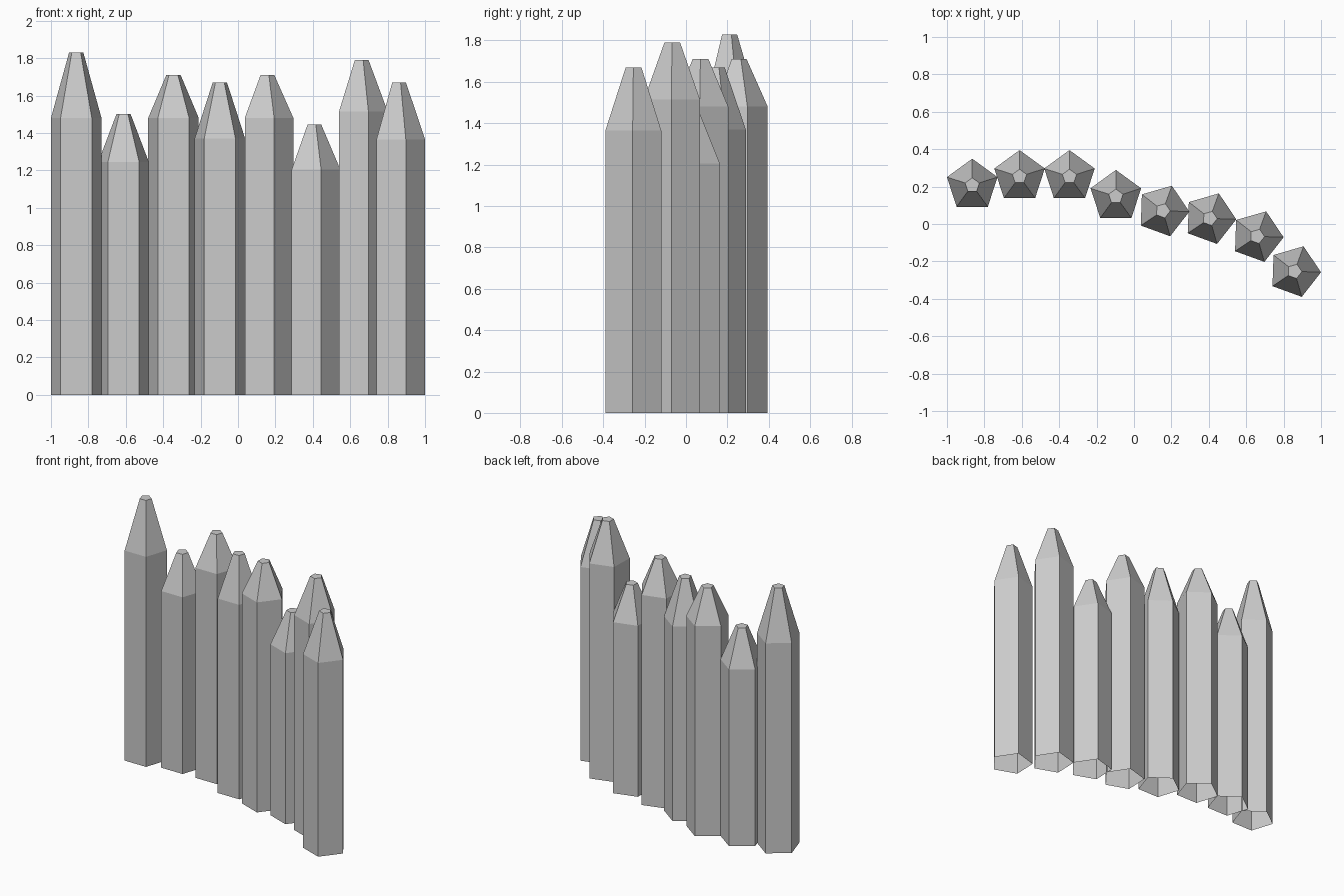
import bpy, bmesh
from math import radians, cos, sin

cube = bpy.data.objects.get("Cube")
if cube:
    bpy.data.objects.remove(cube, do_unlink=True)

SIDES = 5
RADIUS, TIP_RADIUS = 0.142, 0.04

# One plain grey for the whole fence
GREY = (0.6, 0.6, 0.6, 1.0)
grey = bpy.data.materials.new("stake grey")
grey.use_nodes = True
grey.diffuse_color = GREY
grey.node_tree.nodes["Principled BSDF"].inputs["Base Color"].default_value = GREY


def stake(name, x, y, shoulder, top, turn):
    """Five-sided post, open underneath, tapering to a small flat tip."""
    bm = bmesh.new()
    rings = []
    for radius, z in ((RADIUS, 0), (RADIUS, shoulder), (TIP_RADIUS, top)):
        angles = [radians(turn + i * 360 / SIDES) for i in range(SIDES)]
        rings.append([bm.verts.new((radius * cos(a), radius * sin(a), z))
                      for a in angles])
    for low, high in zip(rings, rings[1:]):
        for i in range(SIDES):
            j = (i + 1) % SIDES
            bm.faces.new((low[i], low[j], high[j], high[i]))
    bm.faces.new(rings[-1])
    mesh = bpy.data.meshes.new(name)
    bm.to_mesh(mesh)
    bm.free()
    mesh.materials.append(grey)
    obj = bpy.data.objects.new(name, mesh)
    obj.location = (x, y, 0)
    bpy.context.collection.objects.link(obj)


# x, y, shoulder height, tip height; the row curves forward to the left
STRAIGHT, TURNED = 18, -2
stakes = [
    (-0.865, 0.207, 1.48, 1.83, STRAIGHT),
    (-0.612, 0.253, 1.245, 1.50, STRAIGHT),
    (-0.345, 0.253, 1.48, 1.71, STRAIGHT),
    (-0.097, 0.147, 1.37, 1.67, STRAIGHT),
    (0.154, 0.071, 1.48, 1.71, TURNED),
    (0.405, 0.030, 1.205, 1.445, TURNED),
    (0.658, -0.066, 1.515, 1.79, TURNED),
    (0.858, -0.253, 1.365, 1.67, TURNED),
]
for n, spec in enumerate(stakes, 1):
    stake(f"stake_{n}", *spec)
